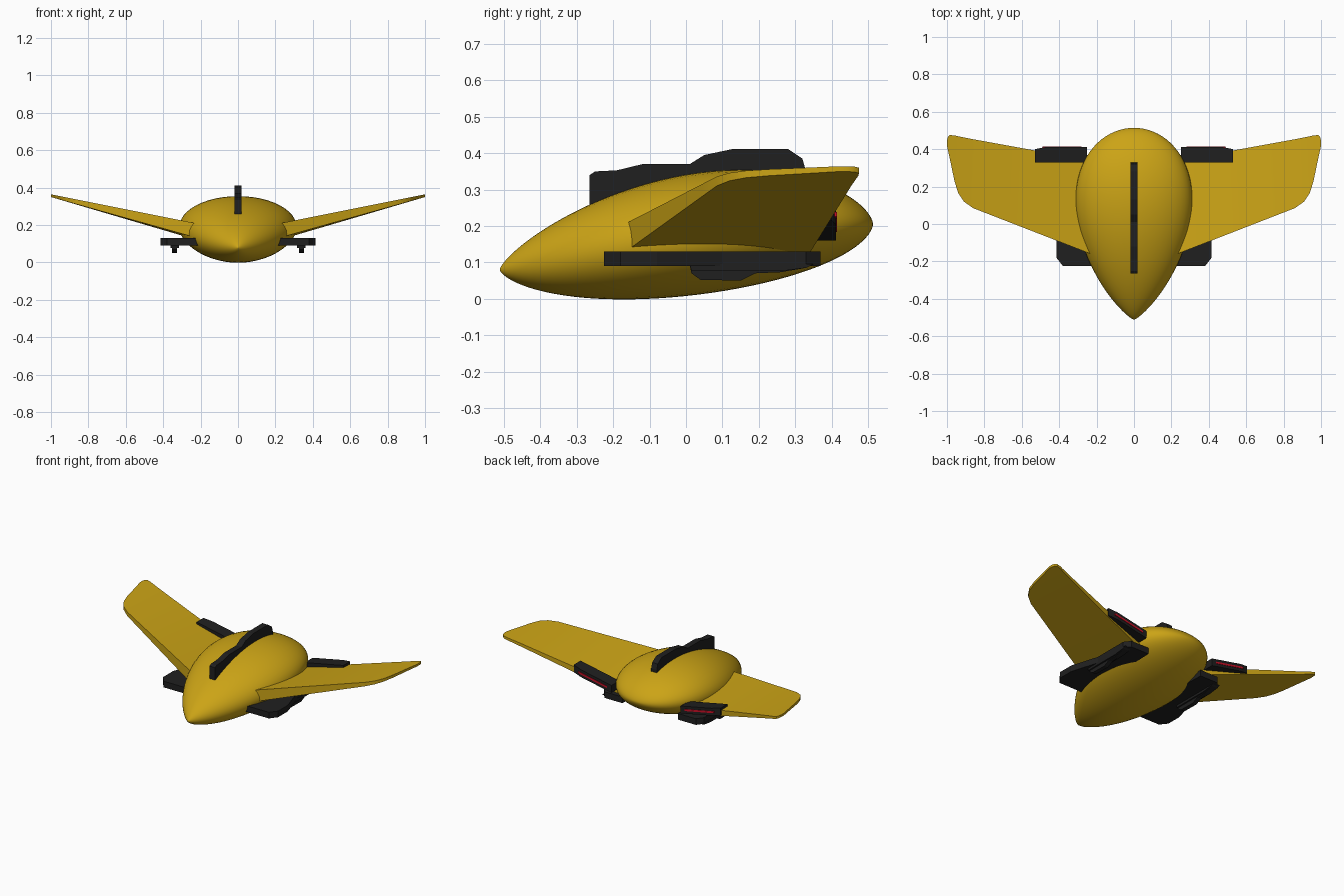
import bpy, bmesh, math

cube = bpy.data.objects.get("Cube")
if cube:
    bpy.data.objects.remove(cube, do_unlink=True)


def material(name, colour):
    m = bpy.data.materials.new(name)
    m.use_nodes = True
    m.diffuse_color = (*colour, 1)
    m.node_tree.nodes["Principled BSDF"].inputs["Base Color"].default_value = (*colour, 1)
    return m


gold = material("golden yellow", (0.6, 0.37, 0.008))
black = material("matt black", (0.014, 0.014, 0.014))
red = material("red", (0.6, 0.005, 0.02))


def make(name, rings, mat, mirror=False, bevel=0, smooth=0):
    """Skin a row of equal closed rings and cap both ends."""
    bm = bmesh.new()
    loops = [[bm.verts.new(p) for p in ring] for ring in rings]
    n = len(loops[0])
    for a, b in zip(loops, loops[1:]):
        for i in range(n):
            j = (i + 1) % n
            bm.faces.new((a[i], a[j], b[j], b[i]))
    bm.faces.new(loops[0])
    bm.faces.new(loops[-1])
    bmesh.ops.recalc_face_normals(bm, faces=bm.faces)
    mesh = bpy.data.meshes.new(name)
    bm.to_mesh(mesh)
    bm.free()
    mesh.materials.append(mat)
    ob = bpy.data.objects.new(name, mesh)
    bpy.context.collection.objects.link(ob)
    if bevel:
        mod = ob.modifiers.new("soft edges", "BEVEL")
        mod.width, mod.segments = bevel, 2
    if mirror:
        ob.modifiers.new("both sides", "MIRROR")
    if smooth:
        bpy.ops.object.select_all(action="DESELECT")
        ob.select_set(True)
        bpy.context.view_layer.objects.active = ob
        bpy.ops.object.shade_smooth_by_angle(angle=math.radians(smooth))
    return ob


# Teardrop hull: pointed nose, rounded tail, rising centre line
def hull_ring(t, sides=48):
    w = 0.745 * t ** 0.8 * (1 - t) ** 0.5
    h = 0.411 * t ** 0.7 * (1 - t) ** 0.6
    y = -0.512 + 1.026 * t
    z = 0.08 + 0.126 * math.sin(1.7 * t)
    angles = [math.tau * i / sides for i in range(sides)]
    return [(w * math.cos(a), y, z + h * math.sin(a)) for a in angles]


steps = 44
hull = [hull_ring(0.0005 + 0.9993 * (1 - math.cos(math.pi * i / steps)) / 2)
        for i in range(steps + 1)]
make("hull", hull, gold, smooth=50)


# Swept wings with a thick leading face and rounded tips
def wing_top(x):
    return 0.22 + 0.2 * (x - 0.28)


def wing_ring(x, lead, trail):
    root = max(0, (1 - x) / 0.72)
    bottom = 0.148 + 0.28 * (x - 0.28)
    top = wing_top(x)
    return [(x, lead, bottom), (x, lead, top),
            (x, trail, top - 0.035 * root),
            (x, trail, min(bottom - 0.01 * root, top - 0.012))]


stations = [(0.2 + 0.11 * i, -0.172 + 0.0428 * i, 0.333 + 0.02 * i) for i in range(7)]
stations += [(0.91, 0.12, 0.463), (0.94, 0.165, 0.469), (0.96, 0.23, 0.474),
             (0.985, 0.35, 0.475), (0.995, 0.395, 0.465), (1.0, 0.42, 0.445)]
make("wing", [wing_ring(*s) for s in stations], gold, mirror=True, smooth=35)


# Upright spine on the back
def slab(name, profile, x0, x1, **options):
    rings = [[(x, y, z) for y, z in profile] for x in (x0, x1)]
    return make(name, rings, black, **options)


slab("spine_fin", [(-0.265, 0.22), (-0.265, 0.34), (-0.25, 0.35), (-0.19, 0.353),
                   (-0.12, 0.37), (0.01, 0.37), (0.05, 0.395), (0.13, 0.412),
                   (0.28, 0.412), (0.32, 0.385), (0.33, 0.35), (0.33, 0.3)],
     -0.02, 0.02)

# Side skid plates with chamfered outer corners
plan = [(0.18, -0.225), (0.38, -0.225), (0.415, -0.18), (0.415, -0.08),
        (0.36, 0.1), (0.36, 0.33), (0.33, 0.37), (0.2, 0.37)]
make("skid_plate", [[(x, y, z) for x, y in plan] for z in (0.09, 0.13)],
     black, mirror=True)

# Stepped keels below the plates
keel = [(0.01, 0.095), (0.015, 0.07), (0.04, 0.052), (0.15, 0.05), (0.19, 0.07),
        (0.26, 0.073), (0.33, 0.085), (0.35, 0.095)]
slab("keel", keel, 0.325, 0.352, mirror=True)
slab("keel_collar", [(y, max(z, 0.076)) for y, z in keel], 0.315, 0.362, mirror=True)


# Rear thruster bars set into the trailing edges, with a red light strip
def bar(name, mat, x0, x1, front, back, half, corner):
    rings = []
    for x, y in ((x0, back), (x1 - 0.06, back), (x1, back - corner)):
        z = wing_top(x) - 0.03
        rings.append([(x, front, z - half), (x, front, z + half),
                      (x, y, z + half), (x, y, z - half)])
    make(name, rings, mat, mirror=True)


bar("thruster_bar", black, 0.25, 0.53, 0.33, 0.412, 0.024, 0.012)
bar("light_strip", red, 0.28, 0.49, 0.405, 0.415, 0.006, 0.0)
